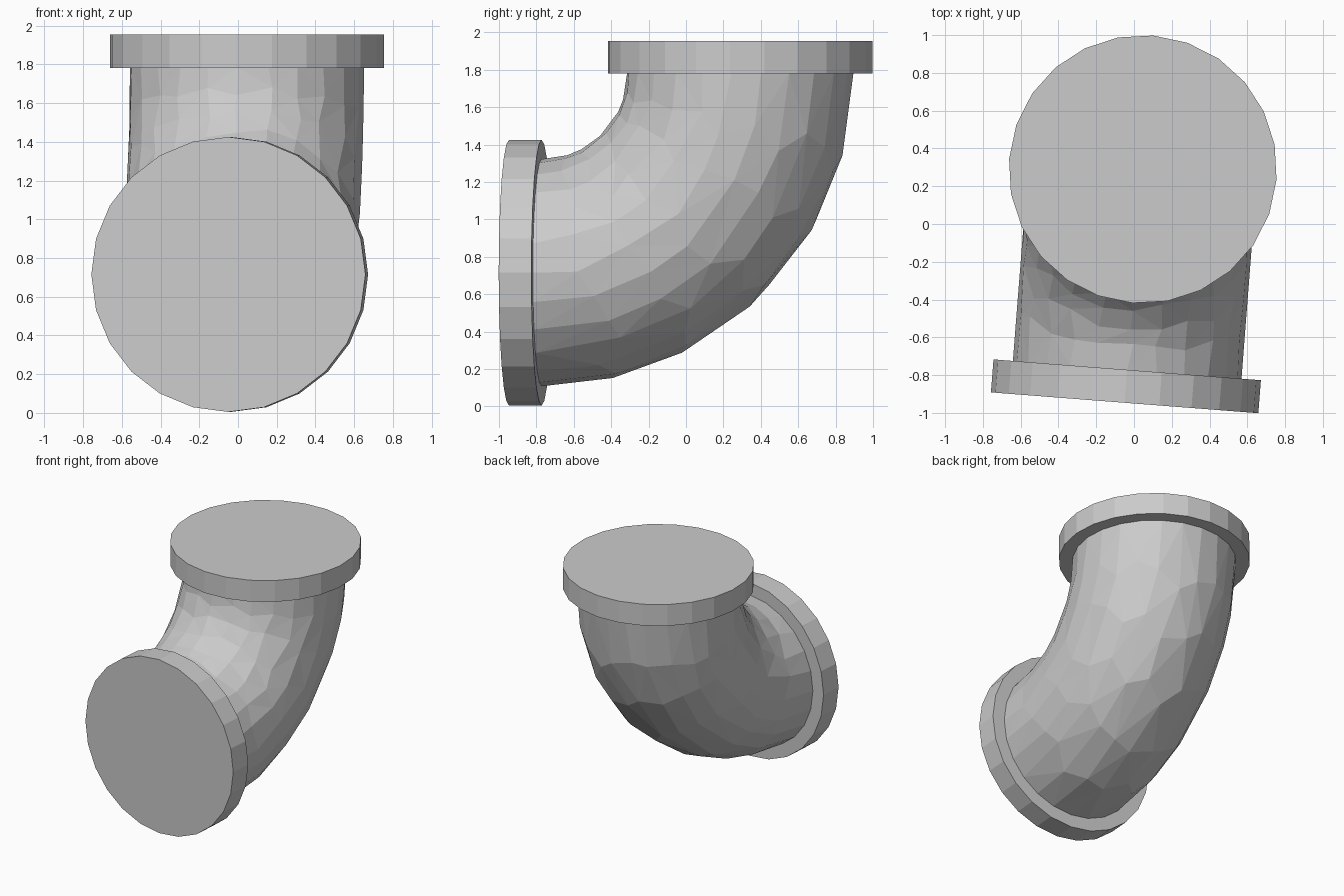
import bpy, bmesh, random
from math import sin, cos, pi, radians
from mathutils import Matrix, Vector

if "Cube" in bpy.data.objects:
    bpy.data.objects.remove(bpy.data.objects["Cube"])

random.seed(4)
SIDES = 24
BEND = 1.065      # radius of the bend's centre line
PIPE_R = 0.607
FLANGE_R = 0.71
FLANGE_T = 0.175
# frame of the elbow: origin at the bend centre, local y runs along the lower pipe
FRAME = Matrix.Translation((-0.036, -0.772, 1.78)) @ Matrix.Rotation(radians(-4.45), 4, 'Z')


def finish(name, bm):
    bmesh.ops.recalc_face_normals(bm, faces=bm.faces)
    mesh = bpy.data.meshes.new(name)
    bm.to_mesh(mesh)
    bm.free()
    obj = bpy.data.objects.new(name, mesh)
    bpy.context.collection.objects.link(obj)
    obj.matrix_world = FRAME
    return obj


def flange(name, centre, rot):
    bm = bmesh.new()
    bmesh.ops.create_cone(bm, cap_ends=True, segments=SIDES, radius1=FLANGE_R,
                          radius2=FLANGE_R, depth=FLANGE_T,
                          matrix=Matrix.Translation(centre) @ rot)
    return finish(name, bm)


# Closed flange discs on both ends
flange("top_flange", (0, BEND, FLANGE_T / 2), Matrix())
flange("front_flange", (0, -FLANGE_T / 2, -BEND), Matrix.Rotation(pi / 2, 4, 'X'))

# Quarter-turn pipe with slightly irregular triangular facets
STEPS = 6
bm = bmesh.new()
rings = []
for i in range(STEPS + 1):
    ring = []
    for j in range(SIDES):
        a = pi / 2 * i / STEPS
        b = 2 * pi * j / SIDES
        if 0 < i < STEPS:
            a += radians(random.uniform(-3.5, 3.5))
            b += radians(random.uniform(-2.5, 2.5))
        r = BEND + PIPE_R * cos(b)
        ring.append(bm.verts.new((PIPE_R * sin(b), r * sin(a), -r * cos(a))))
    rings.append(ring)
for lo, hi in zip(rings, rings[1:]):
    for j in range(SIDES):
        k = (j + 1) % SIDES
        bm.faces.new((lo[j], lo[k], hi[k], hi[j]))
bmesh.ops.triangulate(bm, faces=bm.faces[:])
finish("elbow_pipe", bm)
